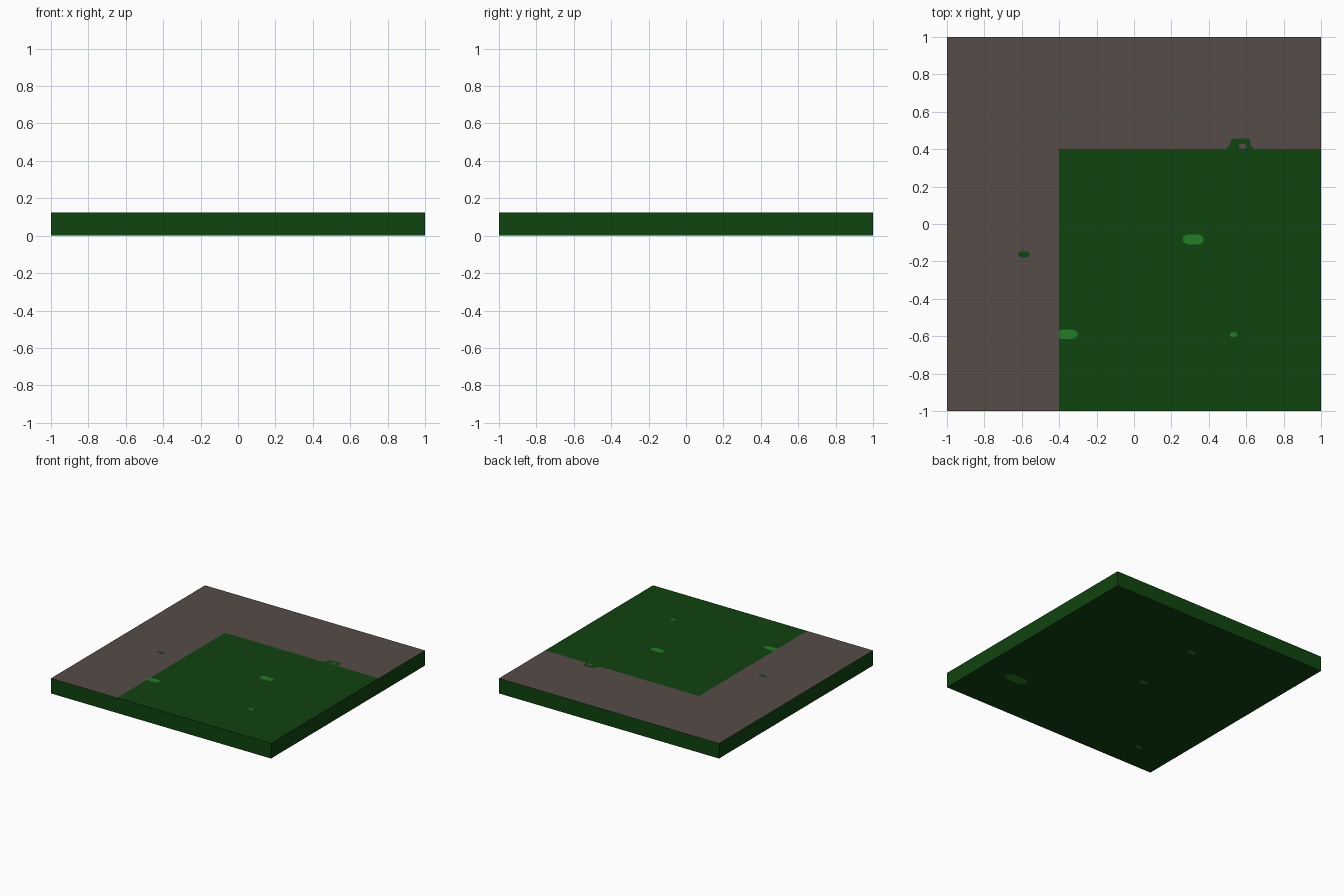
import bpy, bmesh, math

if "Cube" in bpy.data.objects:
    bpy.data.objects.remove(bpy.data.objects["Cube"])

H, LIFT = 0.125, 0.001


def material(name, color):
    m = bpy.data.materials.new(name)
    m.diffuse_color = (*color, 1)
    m.use_nodes = True
    m.node_tree.nodes["Principled BSDF"].inputs["Base Color"].default_value = m.diffuse_color
    return m


GRASS = material("dark green", (0.005, 0.056, 0.005))
PATH = material("grey brown", (0.089, 0.072, 0.064))
LEAF = material("light green", (0.016, 0.205, 0.018))


def finish(bm, name, mats):
    me = bpy.data.meshes.new(name)
    bm.to_mesh(me)
    bm.free()
    for m in mats:
        me.materials.append(m)
    ob = bpy.data.objects.new(name, me)
    bpy.context.collection.objects.link(ob)
    return ob


def plate(name, points, mat, z, up=True):
    """Paper-thin patch lying on the top or the underside."""
    bm = bmesh.new()
    f = bm.faces.new([bm.verts.new((x, y, z)) for x, y in points])
    f.normal_update()
    if (f.normal.z > 0) != up:
        f.normal_flip()
    return finish(bm, name, [mat])


def blob(cx, cy, w, h, n=16, power=0.7):
    """Rounded-box outline."""
    pts = []
    for i in range(n):
        a = 2 * math.pi * (i + 0.5) / n
        c, s = math.cos(a), math.sin(a)
        pts.append((cx + w / 2 * math.copysign(abs(c) ** power, c),
                    cy + h / 2 * math.copysign(abs(s) ** power, s)))
    return pts


# Ground tile: square slab, top cut into lawn and an L-shaped path
bm = bmesh.new()
bmesh.ops.create_cube(bm, size=1)
for v in bm.verts:
    v.co = (v.co.x * 2, v.co.y * 2, LIFT if v.co.z < 0 else H)
for co, no in (((-0.4, 0, 0), (1, 0, 0)), ((0, 0.4, 0), (0, 1, 0))):
    bmesh.ops.bisect_plane(bm, geom=bm.verts[:] + bm.edges[:] + bm.faces[:],
                           plane_co=co, plane_no=no)
bm.normal_update()
for f in bm.faces:
    c = f.calc_center_median()
    if f.normal.z > 0.5 and (c.x < -0.4 or c.y > 0.4):
        f.material_index = 1
finish(bm, "ground_tile", [GRASS, PATH])

# Spots on the top
top = H + LIFT
plate("lawn_spot_large", blob(0.317, -0.082, 0.11, 0.055), LEAF, top)
plate("lawn_spot_small", blob(0.532, -0.592, 0.038, 0.026), LEAF, top)
edge_spot = [(max(x, -0.4), y) for x, y in blob(-0.36, -0.59, 0.116, 0.052)]
plate("lawn_spot_edge", edge_spot, LEAF, top)
plate("path_tuft", blob(-0.589, -0.162, 0.06, 0.032), GRASS, top)

# Grass bulge over the path edge with a bare patch in it
bulge = [(0.49, 0.4), (0.505, 0.412), (0.52, 0.448), (0.535, 0.456),
         (0.612, 0.456), (0.622, 0.445), (0.62, 0.425), (0.64, 0.4)]
plate("grass_bulge", bulge, GRASS, top)
plate("bare_patch", blob(0.581, 0.416, 0.04, 0.028), PATH, top + LIFT)

# Spots on the underside
for i, (x, y, w, h) in enumerate([(0.68, -0.57, 0.19, 0.085), (-0.075, 0.587, 0.065, 0.038),
                                  (-0.084, 0.01, 0.07, 0.036), (-0.68, -0.76, 0.06, 0.036)]):
    plate(f"underside_spot_{i + 1}", blob(x, y, w, h), LEAF, 0, up=False)
